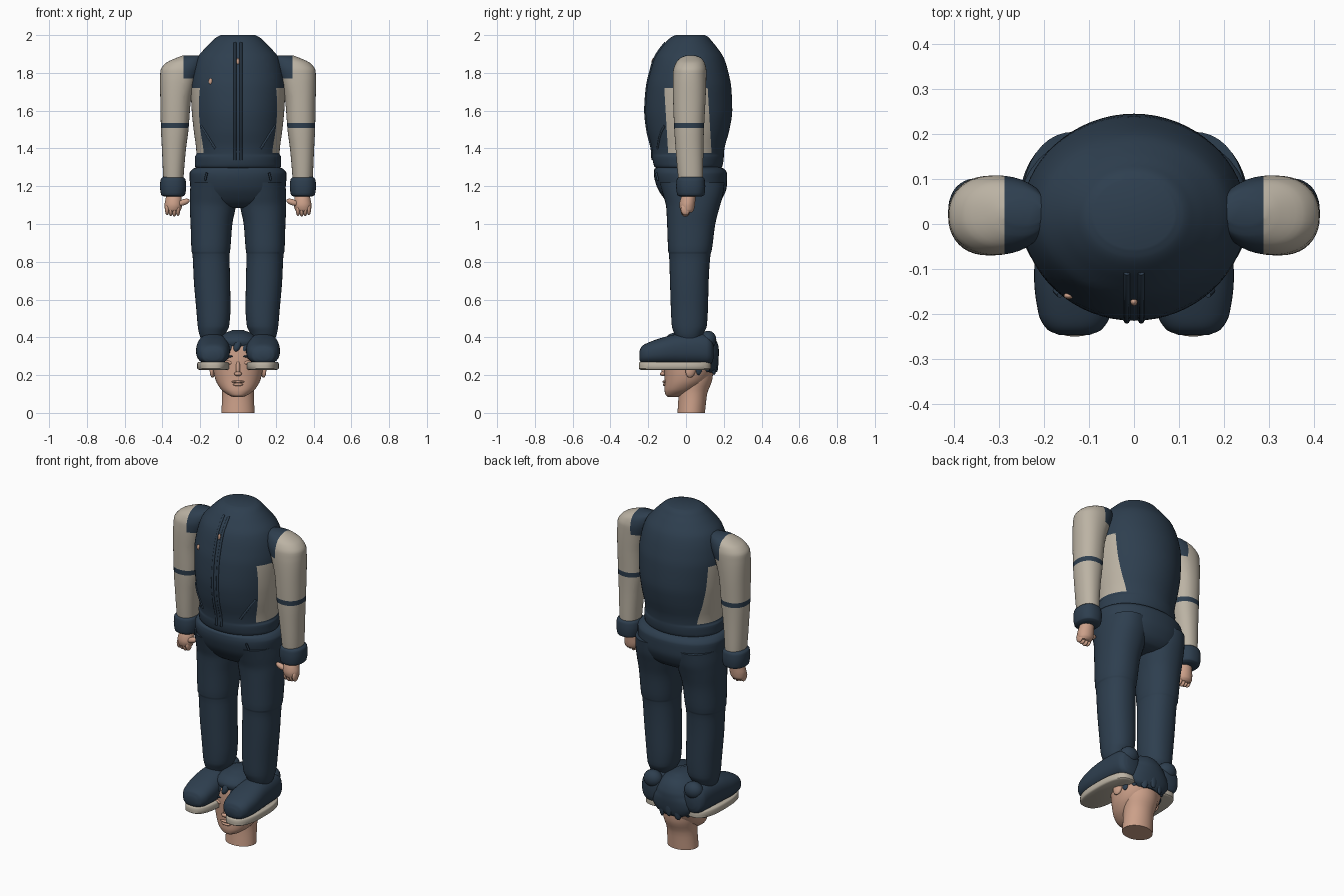
import bpy, bmesh, math
from mathutils import Vector, Matrix, Euler


def material(name, rgb):
    m = bpy.data.materials.new(name)
    m.diffuse_color = (*rgb, 1)
    return m


NAVY = material("navy cloth", (0.027, 0.049, 0.078))
CREAM = material("cream cloth", (0.50, 0.45, 0.37))
SKIN = material("skin", (0.60, 0.35, 0.25))


def finish(bm, name, mats, rule=None):
    bmesh.ops.recalc_face_normals(bm, faces=bm.faces)
    if rule:
        for f in bm.faces:
            f.material_index = rule(f.calc_center_median())
    me = bpy.data.meshes.new(name)
    bm.to_mesh(me)
    bm.free()
    ob = bpy.data.objects.new(name, me)
    bpy.context.collection.objects.link(ob)
    for m in mats:
        me.materials.append(m)
    bpy.ops.object.select_all(action='DESELECT')
    ob.select_set(True)
    bpy.context.view_layer.objects.active = ob
    bpy.ops.object.shade_smooth_by_angle(angle=math.radians(50))
    return ob


def sample(rows, t):
    """Smooth, overshoot-free interpolation of the extents at position t."""
    def slope(i, k):
        if i in (0, len(rows) - 1):
            j = min(i, len(rows) - 2)
            return (rows[j + 1][k] - rows[j][k]) / (rows[j + 1][0] - rows[j][0])
        a = (rows[i][k] - rows[i - 1][k]) / (rows[i][0] - rows[i - 1][0])
        b = (rows[i + 1][k] - rows[i][k]) / (rows[i + 1][0] - rows[i][0])
        return 0 if a * b <= 0 else 2 * a * b / (a + b)
    i = 0
    while i < len(rows) - 2 and t > rows[i + 1][0]:
        i += 1
    h = rows[i + 1][0] - rows[i][0]
    u = (t - rows[i][0]) / h
    return [rows[i][k] * (1 + 2 * u) * (1 - u) ** 2 + rows[i + 1][k] * u * u * (3 - 2 * u)
            + h * slope(i, k) * u * (1 - u) ** 2 + h * slope(i + 1, k) * u * u * (u - 1)
            for k in range(1, 5)]


def loft(name, rows, mats, s=1, axis='z', power=2.0, n=40, steps=4, cuts=(), rule=None):
    """Rows are (position, a0, a1, b0, b1): the extents of each cross-section."""
    ts = [r[0] + (q[0] - r[0]) * k / steps for r, q in zip(rows, rows[1:]) for k in range(steps)]
    ts.append(rows[-1][0])
    bm = bmesh.new()
    rings = []
    for t in ts:
        a0, a1, b0, b1 = sample(rows, t)
        ring = []
        for i in range(n):
            ang = 2 * math.pi * i / n
            c, d = math.cos(ang), math.sin(ang)
            a = (a0 + a1) / 2 + (a1 - a0) / 2 * math.copysign(abs(c) ** (2 / power), c)
            b = (b0 + b1) / 2 + (b1 - b0) / 2 * math.copysign(abs(d) ** (2 / power), d)
            ring.append(bm.verts.new((s * a, b, t) if axis == 'z' else (s * a, t, b)))
        rings.append(ring)
    for r, q in zip(rings, rings[1:]):
        for i in range(n):
            bm.faces.new((r[i], r[(i + 1) % n], q[(i + 1) % n], q[i]))
    bm.faces.new(rings[0])
    bm.faces.new(rings[-1])
    for co, no in cuts:
        bmesh.ops.bisect_plane(bm, geom=bm.verts[:] + bm.edges[:] + bm.faces[:],
                               plane_co=co, plane_no=no, dist=1e-5)
    return finish(bm, name, mats, rule)


def blob(name, loc, size, mat, rot=(0, 0, 0)):
    bm = bmesh.new()
    m = Matrix.LocRotScale(Vector(loc), Euler(rot), Vector(size))
    bmesh.ops.create_uvsphere(bm, u_segments=20, v_segments=12, radius=1, matrix=m)
    return finish(bm, name, [mat])


def tube(name, pts, radius, mat):
    cu = bpy.data.curves.new(name, 'CURVE')
    cu.dimensions = '3D'
    cu.bevel_depth = radius
    cu.bevel_resolution = 2
    cu.use_fill_caps = True
    sp = cu.splines.new('POLY')
    sp.points.add(len(pts) - 1)
    for p, co in zip(sp.points, pts):
        p.co = (*co, 1)
    cu.materials.append(mat)
    ob = bpy.data.objects.new(name, cu)
    bpy.context.collection.objects.link(ob)
    bpy.ops.object.select_all(action='DESELECT')
    ob.select_set(True)
    bpy.context.view_layer.objects.active = ob
    bpy.ops.object.convert(target='MESH')


def sym(rows):
    return [(z, -w, w, y0, y1) for z, w, y0, y1 in rows]


# Jacket body with cream side panels
jacket = sym([(1.295, .215, -.155, .18), (1.305, .228, -.168, .192), (1.355, .228, -.178, .2),
              (1.37, .22, -.178, .2), (1.5, .235, -.205, .23), (1.6, .245, -.215, .245),
              (1.72, .25, -.207, .24), (1.8, .24, -.19, .225), (1.88, .215, -.165, .2),
              (1.94, .165, -.125, .16), (1.97, .135, -.1, .135), (1.99, .112, -.077, .118),
              (2.0, .09, -.055, .1)])
loft("jacket_body", jacket, [NAVY, CREAM], n=64,
     cuts=[((0, 0, 1.375), (0, 0, 1)), ((0, 0, 1.72), (0, 0, 1)),
           ((0, -.105, 1.55), (0, 1, 0.06)), ((0, .125, 1.55), (0, 1, 0.06))],
     rule=lambda c: int(1.375 < c.z < 1.72 and -.105 < c.y + .06 * (c.z - 1.55) < .125))


def front(x, z):
    x0, x1, y0, y1 = sample(jacket, z)
    return Vector((x, (y0 + y1) / 2 - (y1 - y0) / 2 * math.sqrt(1 - (x / x1) ** 2), z))


# Zip edges, puller, chest badge
for s in (-1, 1):
    tube("zip_edge", [front(s * .016, 1.34 + .62 * i / 30) for i in range(31)], .007, NAVY)
    tube("pocket_welt", [front(s * (.195 - .075 * i / 8), 1.52 - .12 * i / 8) for i in range(9)],
         .006, NAVY)
blob("zip_puller", front(0, 1.86), (.008, .009, .018), SKIN)
blob("chest_badge", front(-.145, 1.755), (.011, .007, .016), SKIN)

# Trouser hips
loft("trouser_hips", sym([(1.085, .12, -.04, .12), (1.10, .19, -.08, .16), (1.14, .235, -.12, .195),
                          (1.2, .253, -.155, .216), (1.265, .257, -.17, .218),
                          (1.29, .242, -.168, .205), (1.302, .215, -.15, .18)]), [NAVY], power=2.2)

for s in (-1, 1):
    # Sleeve with navy shoulder and arm stripe
    loft("sleeve", [(1.17, .292, .39, -.03, .085), (1.25, .288, .396, -.042, .09),
                    (1.4, .275, .403, -.055, .092), (1.5, .262, .408, -.062, .095),
                    (1.65, .25, .411, -.068, .103), (1.75, .225, .413, -.07, .107),
                    (1.81, .2, .411, -.068, .108), (1.85, .19, .385, -.055, .1),
                    (1.88, .19, .325, -.03, .08), (1.893, .2, .29, .0, .05)], [CREAM, NAVY], s,
         power=2.2,
         cuts=[((s * .288, 0, 0), (1, 0, 0)), ((0, 0, 1.77), (0, 0, 1)),
               ((0, 0, 1.508), (0, 0, 1)), ((0, 0, 1.536), (0, 0, 1))],
         rule=lambda c: int((abs(c.x) < .288 and c.z > 1.77) or 1.508 < c.z < 1.536))
    loft("cuff", [(1.145, .295, .39, -.03, .08), (1.155, .28, .407, -.047, .097),
                  (1.2, .274, .413, -.052, .102), (1.235, .278, .41, -.049, .099),
                  (1.252, .295, .392, -.035, .085)], [NAVY], s, power=2.3)
    # Hand
    loft("palm", [(1.06, .315, .378, -.015, .03), (1.075, .302, .387, -.03, .042),
                  (1.1, .296, .389, -.035, .047), (1.13, .298, .384, -.03, .05),
                  (1.17, .305, .375, -.01, .055)], [SKIN], s, n=24)
    for i in range(4):
        blob("finger", (s * (.318 + .019 * i), -.004, 1.068 + .004 * abs(i - 1)),
             (.0115, .024, .03), SKIN, (.2, 0, 0))
    blob("thumb", (s * .288, -.012, 1.115), (.034, .015, .016), SKIN, (0, s * .35, 0))
    # Trouser leg
    loft("trouser_leg", [(.39, .075, .195, -.05, .08), (.42, .065, .206, -.062, .092),
                         (.46, .047, .213, -.075, .11), (.55, .04, .221, -.08, .116),
                         (.7, .042, .234, -.085, .12), (.84, .045, .241, -.09, .13),
                         (.855, .042, .246, -.094, .135), (1.0, .03, .251, -.1, .155),
                         (1.09, .012, .255, -.105, .178), (1.15, .005, .255, -.12, .195),
                         (1.22, .01, .25, -.14, .205)], [NAVY], s, power=2.2)
    tube("trouser_pocket", [(s * .165, -.158, 1.27), (s * .175, -.148, 1.23)], .006, NAVY)
    # Shoe upper, heel collar and sole
    loft("shoe_upper", [(-.247, .1, .165, .28, .325), (-.235, .072, .192, .264, .352),
                        (-.2, .052, .212, .258, .372), (-.12, .043, .222, .255, .4),
                        (-.04, .046, .218, .255, .418), (.05, .052, .212, .255, .422),
                        (.11, .06, .205, .255, .415), (.135, .075, .19, .262, .4),
                        (.146, .1, .165, .29, .37)], [NAVY], s, axis='y', power=2.4)
    blob("heel_collar", (s * .132, .115, .385), (.055, .045, .05), NAVY, (-.25, 0, 0))
    loft("shoe_sole", [(.228, .055, .207, -.24, .122), (.234, .047, .216, -.25, .132),
                       (.262, .047, .216, -.25, .132), (.27, .053, .21, -.244, .126)],
         [CREAM], s, power=2.6, n=56, steps=2)
    # Ear, eyelid and brow
    blob("ear", (s * .134, .025, .228), (.014, .028, .042), SKIN, (-.2, 0, s * .3))
    blob("eyelid", (s * .05, -.105, .265), (.024, .012, .012), SKIN)
    blob("brow", (s * .052, -.113, .297), (.028, .006, .005), NAVY, (0, s * .12, s * .35))

# Neck and head
loft("neck", sym([(0, .088, -.045, .1), (.1, .084, -.04, .112), (.18, .095, -.04, .14),
                  (.25, .1, -.04, .145)]), [SKIN])
loft("head", sym([(.084, .025, -.095, -.04), (.095, .052, -.108, .0), (.125, .09, -.114, .06),
                  (.17, .117, -.113, .115), (.22, .13, -.115, .143), (.28, .136, -.118, .157),
                  (.34, .13, -.115, .157), (.39, .1, -.09, .135), (.42, .05, -.04, .09)]),
     [SKIN], power=2.15)
# Nose and lips
blob("nose_bridge", (0, -.116, .24), (.011, .012, .04), SKIN, (-.15, 0, 0))
blob("nose_tip", (0, -.122, .207), (.02, .016, .012), SKIN)
blob("upper_lip", (0, -.113, .165), (.035, .012, .007), SKIN)
blob("lower_lip", (0, -.111, .15), (.028, .012, .008), SKIN)

# Hair cap with overlapping locks
loft("hair_cap", sym([(.215, .07, .08, .15), (.235, .11, .06, .162), (.28, .138, .03, .171),
                      (.315, .141, -.02, .174), (.345, .138, -.105, .173), (.38, .12, -.12, .162),
                      (.415, .085, -.09, .135), (.438, .03, -.02, .08)]), [NAVY], power=2.15)
for i in range(7):
    a = math.pi * (i + .5) / 7
    blob("back_lock", (.115 * math.cos(a), .04 + .115 * math.sin(a), .275 + .015 * (i % 2)),
         (.026, .015, .075), NAVY, (.08, 0, a - math.pi / 2))
for i in range(5):
    x = -.08 + .04 * i
    blob("fringe_lock", (x, -.105 + abs(x) * .35, .365 - .008 * (i % 2)), (.02, .018, .045), NAVY,
         (-.35, .35, 0))
    blob("crown_lock", (x * .8, .02, .415 - abs(x) * .25), (.02, .085, .022), NAVY, (0, x * 3, x * 2))
